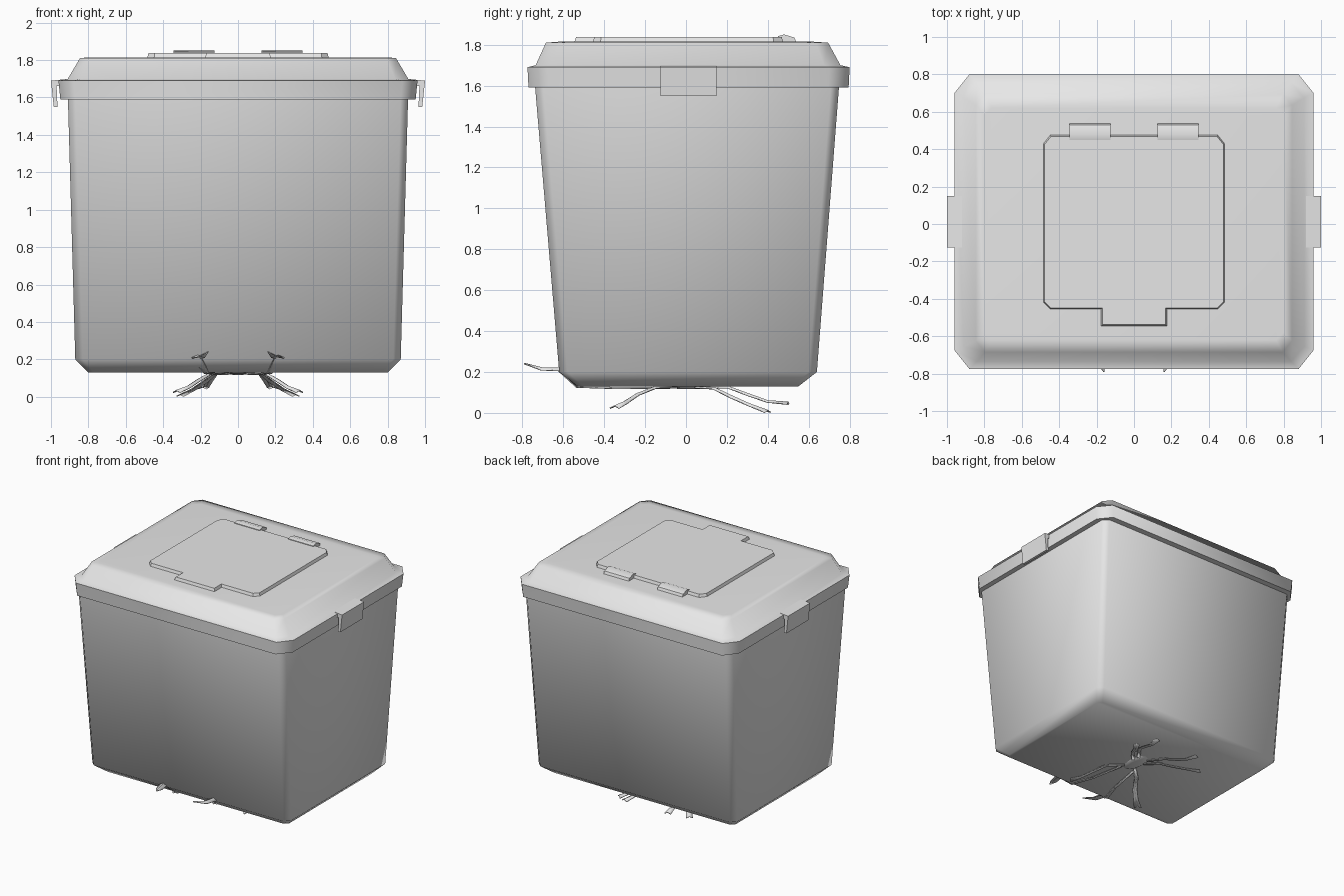
import bpy, bmesh, math
from mathutils import Vector

if "Cube" in bpy.data.objects:
    bpy.data.objects.remove(bpy.data.objects["Cube"], do_unlink=True)

grey = bpy.data.materials.new("light_grey")
grey.use_nodes = True
colour = (0.8, 0.8, 0.8, 1)
grey.diffuse_color = colour
grey.node_tree.nodes["Principled BSDF"].inputs["Base Color"].default_value = colour


def finish(name, bm, angle=40):
    bmesh.ops.recalc_face_normals(bm, faces=bm.faces)
    me = bpy.data.meshes.new(name)
    bm.to_mesh(me)
    bm.free()
    me.materials.append(grey)
    ob = bpy.data.objects.new(name, me)
    bpy.context.collection.objects.link(ob)
    bpy.ops.object.select_all(action="DESELECT")
    ob.select_set(True)
    bpy.context.view_layer.objects.active = ob
    bpy.ops.object.shade_smooth_by_angle(angle=math.radians(angle))
    return ob


def loft(name, rings, angle=40):
    """Skin a stack of equal-length point rings and cap both ends."""
    bm = bmesh.new()
    loops = [[bm.verts.new(p) for p in ring] for ring in rings]
    for a, b in zip(loops, loops[1:]):
        for i in range(len(a)):
            j = (i + 1) % len(a)
            bm.faces.new((a[i], a[j], b[j], b[i]))
    bm.faces.new(loops[0])
    bm.faces.new(loops[-1])
    return finish(name, bm, angle)


def cut_rect(x, y0, y1, z, cx, cy):
    """Rectangle with cut corners."""
    return [(-x + cx, y0, z), (x - cx, y0, z), (x, y0 + cy, z), (x, y1 - cy, z),
            (x - cx, y1, z), (-x + cx, y1, z), (-x, y1 - cy, z), (-x, y0 + cy, z)]


def slab(name, outline, z0, z1, inset):
    """Low plate with sloping edges from a counter-clockwise outline."""
    n = len(outline)
    top = []
    for i in range(n):
        p, q, r = (Vector(outline[k % n]) for k in (i - 1, i, i + 1))
        a, b = (q - p).normalized(), (r - q).normalized()
        na, nb = Vector((-a.y, a.x)), Vector((-b.y, b.x))
        m = (na + nb) / (1 + na.dot(nb))
        top.append((*(q + m * inset), z1))
    return loft(name, [[(*p, z0) for p in outline], top], 30)


def ribbon(name, points, widths, side):
    """Thin curled strip following a path, mirrored by side."""
    bm = bmesh.new()
    pts = [Vector((p[0] * side, p[1], p[2])) for p in points]
    rows = []
    for i, (p, w) in enumerate(zip(pts, widths)):
        d = pts[min(i + 1, len(pts) - 1)] - pts[max(i - 1, 0)]
        across = Vector((-d.y, d.x, 0)).normalized() * w
        rows.append([bm.verts.new(p + across), bm.verts.new(p + Vector((0, 0, w * 0.4))),
                     bm.verts.new(p - across)])
    for a, b in zip(rows, rows[1:]):
        for k in (0, 1):
            bm.faces.new((a[k], a[k + 1], b[k + 1], b[k]))
    ob = finish(name, bm)
    mod = ob.modifiers.new("thickness", "SOLIDIFY")
    mod.thickness = 0.006


# Tapered tub
loft("tub", [cut_rect(0.80, -0.53, 0.55, 0.13, 0.03, 0.03),
             cut_rect(0.87, -0.62, 0.64, 0.20, 0.04, 0.04),
             cut_rect(0.91, -0.74, 0.75, 1.62, 0.04, 0.04)], 50)

# Lid with overhanging rim and raised top
loft("lid", [cut_rect(0.95, -0.77, 0.795, 1.59, 0.08, 0.10),
             cut_rect(0.96, -0.775, 0.80, 1.69, 0.08, 0.10),
             cut_rect(0.91, -0.735, 0.755, 1.70, 0.07, 0.08),
             cut_rect(0.845, -0.685, 0.695, 1.81, 0.05, 0.06),
             cut_rect(0.80, -0.62, 0.62, 1.815, 0.04, 0.04)], 65)

# Hatch with a front finger tab
right_half = [(0.18, -0.55), (0.18, -0.46), (0.45, -0.46), (0.49, -0.42),
              (0.49, 0.43), (0.45, 0.48)]
slab("hatch", right_half + [(-x, y) for x, y in reversed(right_half)], 1.80, 1.837, 0.012)

# Hatch hinges
for side, label in ((1, "left"), (-1, "right")):
    x0, x1 = sorted((side * 0.125, side * 0.345))
    profile = [(0.45, 1.81), (0.54, 1.81), (0.53, 1.835), (0.48, 1.85), (0.45, 1.842)]
    loft("hinge_" + label, [[(x, y, z) for y, z in profile] for x in (x0, x1)])

# Hooked side clips
hook = [(0.90, 1.70), (1.0, 1.69), (0.985, 1.55), (0.965, 1.55), (0.97, 1.66), (0.90, 1.66)]
for side, label in ((1, "left"), (-1, "right")):
    loft("clip_" + label, [[(x * side, y, z) for x, z in hook] for y in (-0.125, 0.15)])

# Curled legs and feelers tucked beneath the tub
legs = {
    "feeler": ([(0.06, -0.08, 0.122), (0.11, -0.35, 0.122), (0.17, -0.53, 0.128),
                (0.22, -0.62, 0.21), (0.20, -0.70, 0.212), (0.16, -0.79, 0.243)],
               [0.01, 0.012, 0.015, 0.03, 0.025, 0.004]),
    "front_leg": ([(0.05, -0.05, 0.125), (0.15, -0.15, 0.125), (0.21, -0.24, 0.09),
                   (0.27, -0.30, 0.05), (0.33, -0.35, 0.025)],
                  [0.012, 0.015, 0.018, 0.02, 0.03]),
    "middle_leg": ([(0.05, 0.05, 0.125), (0.13, 0.14, 0.12), (0.18, 0.22, 0.08),
                    (0.24, 0.31, 0.04), (0.31, 0.40, 0.005)],
                   [0.012, 0.015, 0.02, 0.018, 0.025]),
    "back_leg": ([(0.04, 0.10, 0.125), (0.12, 0.21, 0.125), (0.15, 0.30, 0.09),
                  (0.17, 0.40, 0.055), (0.19, 0.50, 0.045)],
                 [0.012, 0.015, 0.02, 0.018, 0.025]),
}
for name, (points, widths) in legs.items():
    for side, label in ((1, "left"), (-1, "right")):
        ribbon(f"{name}_{label}", points, widths, side)

# Small flattened hub where the legs meet
bm = bmesh.new()
bmesh.ops.create_uvsphere(bm, u_segments=12, v_segments=6, radius=1)
bmesh.ops.scale(bm, vec=(0.06, 0.12, 0.012), verts=bm.verts)
bmesh.ops.translate(bm, vec=(0, 0.02, 0.128), verts=bm.verts)
finish("leg_hub", bm)
